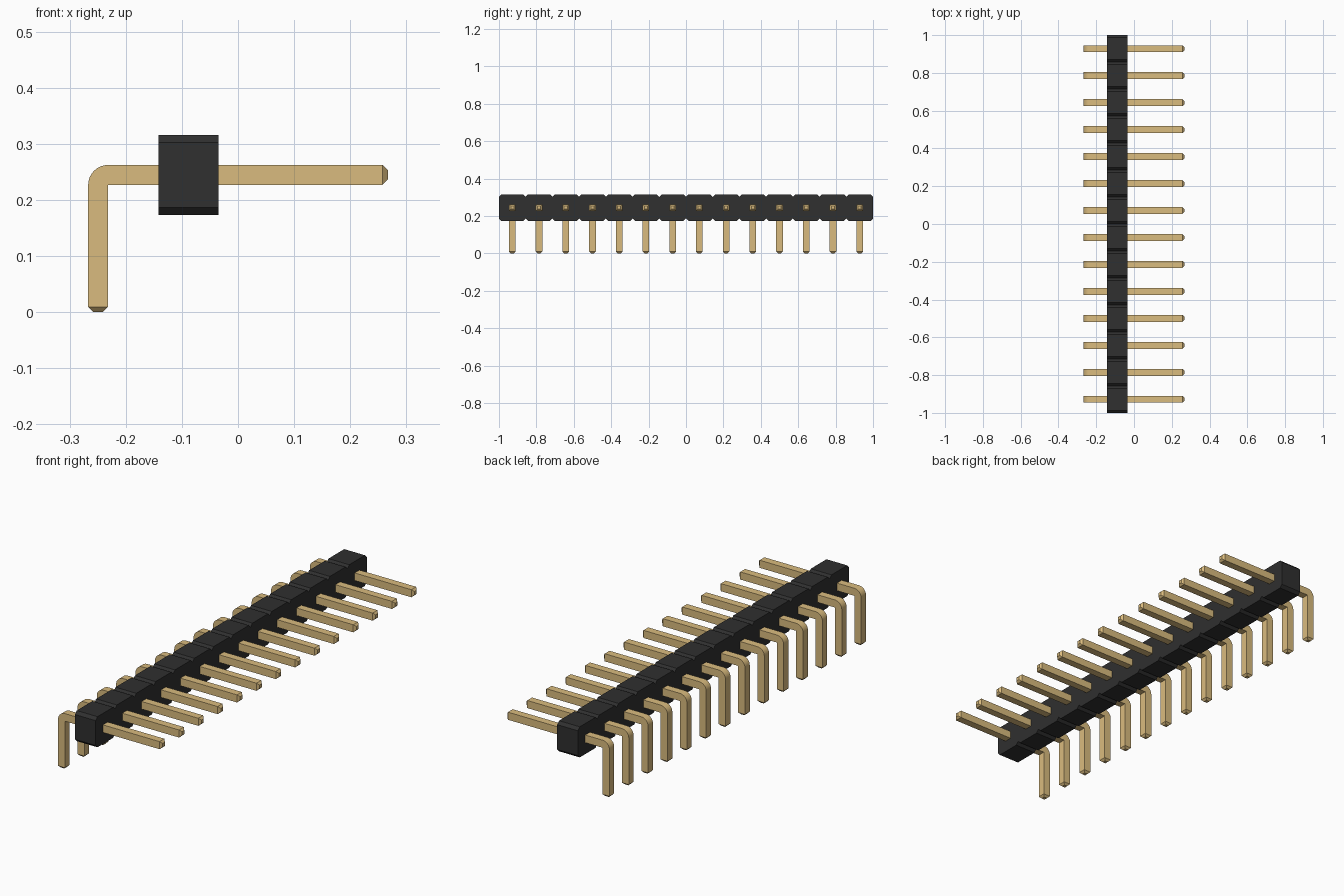
import bpy
import bmesh
from math import sin, cos, pi

cube = bpy.data.objects.get("Cube")
if cube:
    bpy.data.objects.remove(cube, do_unlink=True)

COUNT = 14
PITCH = 2 / COUNT
PIN = 0.0355                     # square pin thickness
TIP = 0.0095                     # pin tip chamfer
REACH = 0.267                    # pin extent along x
AXIS = 0.2445                    # height of the pin row
BODY_X = (-0.142, -0.035)
CHAMFER = 0.0135


def material(name, color, roughness):
    mat = bpy.data.materials.new(name)
    mat.use_nodes = True
    mat.diffuse_color = (*color, 1)
    bsdf = mat.node_tree.nodes["Principled BSDF"]
    bsdf.inputs["Base Color"].default_value = (*color, 1)
    bsdf.inputs["Roughness"].default_value = roughness
    return mat


def to_mesh(bm, name, mat):
    bmesh.ops.recalc_face_normals(bm, faces=bm.faces)
    mesh = bpy.data.meshes.new(name)
    bm.to_mesh(mesh)
    bm.free()
    mesh.materials.append(mat)
    return mesh


def add_object(name, mesh, y=0):
    obj = bpy.data.objects.new(name, mesh)
    obj.location.y = y
    bpy.context.collection.objects.link(obj)
    return obj


black = material("black plastic", (0.029, 0.029, 0.029), 0.6)
gold = material("gold metal", (0.70, 0.50, 0.21), 0.5)

# Housing: row of chamfered blocks as one notched outline, extruded along x
half = PITCH / 2
low, high = AXIS - half, AXIS + half
bottom, top = [], []
for i in range(COUNT):
    y0, y1 = -1 + i * PITCH, -1 + (i + 1) * PITCH
    for side, edge, step in ((bottom, low, CHAMFER), (top, high, -CHAMFER)):
        side += [(y0, edge + step), (y0 + CHAMFER, edge), (y1 - CHAMFER, edge)]
bottom.append((1, low + CHAMFER))
top.append((1, high - CHAMFER))

bm = bmesh.new()
rings = [[[bm.verts.new((x, y, z)) for y, z in side] for side in (bottom, top)]
         for x in BODY_X]
(b0, t0), (b1, t1) = rings
for a, b in ((b0, b1), (t0, t1)):            # lower and upper surfaces
    for i in range(len(a) - 1):
        bm.faces.new((a[i], a[i + 1], b[i + 1], b[i]))
for a, b in ((b0, t0), (b1, t1)):            # faces the pins pass through
    for i in range(len(a) - 1):
        bm.faces.new((a[i], a[i + 1], b[i + 1], b[i]))
for k in (0, -1):                            # end walls
    bm.faces.new((b0[k], b1[k], t1[k], t0[k]))
add_object("housing", to_mesh(bm, "housing", black))

# Pin: square sections lofted from foot tip, round the bend, to the free tip
left, inner_x = -REACH, -REACH + PIN
under, over = AXIS - PIN / 2, AXIS + PIN / 2
w = PIN / 2
sections = [((left + TIP, 0), (inner_x - TIP, 0), w - TIP),
            ((left, TIP), (inner_x, TIP), w)]
for i in range(9):
    a = pi / 2 * i / 8
    outer = (inner_x - PIN * cos(a), under + PIN * sin(a))
    sections.append((outer, (inner_x, under), w))
sections += [((REACH - TIP, over), (REACH - TIP, under), w),
             ((REACH, over - TIP), (REACH, under + TIP), w - TIP)]

bm = bmesh.new()
loops = [[bm.verts.new((p[0], y, p[1]))
          for p, y in ((o, -h), (n, -h), (n, h), (o, h))]
         for o, n, h in sections]
for a, b in zip(loops, loops[1:]):
    for i in range(4):
        j = (i + 1) % 4
        bm.faces.new((a[i], a[j], b[j], b[i]))
bm.faces.new(loops[0])
bm.faces.new(loops[-1])
bmesh.ops.remove_doubles(bm, verts=bm.verts, dist=1e-5)
pin_mesh = to_mesh(bm, "pin", gold)

# Row of identical pins
pins = [add_object(f"pin_{i + 1}", pin_mesh, -1 + (i + 0.5) * PITCH)
        for i in range(COUNT)]
bpy.ops.object.select_all(action="DESELECT")
pins[0].select_set(True)
bpy.context.view_layer.objects.active = pins[0]
bpy.ops.object.shade_smooth_by_angle(angle=pi / 6)
